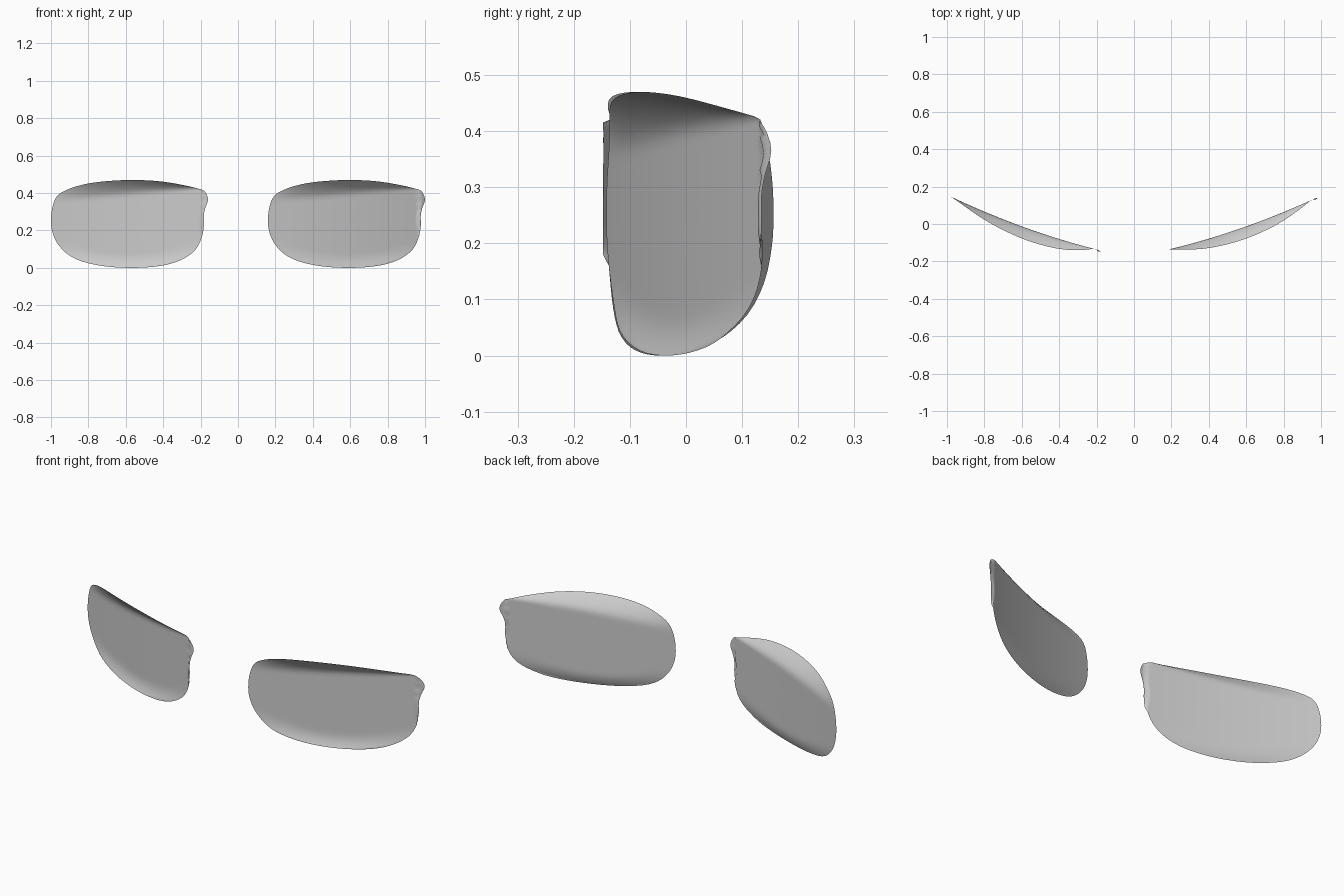
import bpy
import bmesh
import math
from mathutils import Vector

cube = bpy.data.objects.get("Cube")
if cube:
    bpy.data.objects.remove(cube, do_unlink=True)

# Single neutral material
glass = bpy.data.materials.new("lens_grey")
glass.use_nodes = True
grey = (0.6, 0.6, 0.6, 1)
glass.diffuse_color = grey
glass.node_tree.nodes["Principled BSDF"].inputs["Base Color"].default_value = grey

HALF = 0.42
RINGS = 16

# Lens outline, clockwise from the left end: sideways offset and height
OUTLINE = [
    (-.42, .25), (-.413, .32), (-.39, .38), (-.34, .415), (-.25, .445),
    (-.13, .463), (.02, .47), (.17, .462), (.3, .44), (.38, .42),
    (.405, .405), (.42, .365), (.405, .32), (.397, .28), (.397, .22),
    (.385, .16), (.355, .1), (.3, .055), (.22, .022), (.12, .005),
    (0, 0), (-.13, .008), (-.25, .033), (-.33, .072), (-.385, .13),
    (-.412, .19),
]


def smooth_loop(points, steps=3):
    """Closed Catmull-Rom curve through the points."""
    pts = [Vector(p) for p in points]
    n = len(pts)
    loop = []
    for i in range(n):
        a, b, c, d = (pts[(i + k) % n] for k in (-1, 0, 1, 2))
        for s in range(steps):
            t = s / steps
            loop.append(b + (c - a) * t / 2
                        + (2 * a - 5 * b + 4 * c - d) * t * t / 2
                        + (3 * b - a - 3 * c + d) * t ** 3 / 2)
    return loop


def clamp(value):
    return max(0.0, min(1.0, value))


def depth(u, z):
    """Forward bow of the sheet: shallow body, rim rolled forward."""
    v = u / HALF
    arch = max(0.0, 1 - v * v)
    top = 0.47 - 0.05 * v * v
    fold = 0.39 + 0.04 * v
    roll_top = clamp((z - fold) / (top - fold)) ** 1.5
    roll_low = clamp(1 - (z - 0.1 * v * v) / 0.07) ** 2
    return -arch * (0.025 + 0.065 * roll_top + 0.02 * roll_low)


def make_lens(name, centre, middle, slope):
    bm = bmesh.new()
    hub_point = Vector((0, 0.24))
    loop = smooth_loop(OUTLINE)

    def add(p):
        u, z = p
        return bm.verts.new((centre + u, middle + slope * u + depth(u, z), z))

    # Concentric rings, closer together near the rim
    hub = add(hub_point)
    rings = []
    for r in range(1, RINGS + 1):
        scale = math.sin(math.pi / 2 * r / RINGS)
        rings.append([add(hub_point.lerp(p, scale)) for p in loop])
    n = len(loop)
    for i in range(n):
        j = (i + 1) % n
        bm.faces.new((hub, rings[0][j], rings[0][i]))
        for inner, outer in zip(rings, rings[1:]):
            bm.faces.new((inner[i], inner[j], outer[j], outer[i]))
    for face in bm.faces:
        face.smooth = True
        face.normal_update()
        if face.normal.y > 0:
            face.normal_flip()
    mesh = bpy.data.meshes.new(name)
    bm.to_mesh(mesh)
    bm.free()
    mesh.materials.append(glass)
    lens = bpy.data.objects.new(name, mesh)
    bpy.context.collection.objects.link(lens)


# Same lens shape, swept back to either side
make_lens("left_lens", 0.58, 0.005, 0.35)
make_lens("right_lens", -0.58, 0.005, -0.36)
